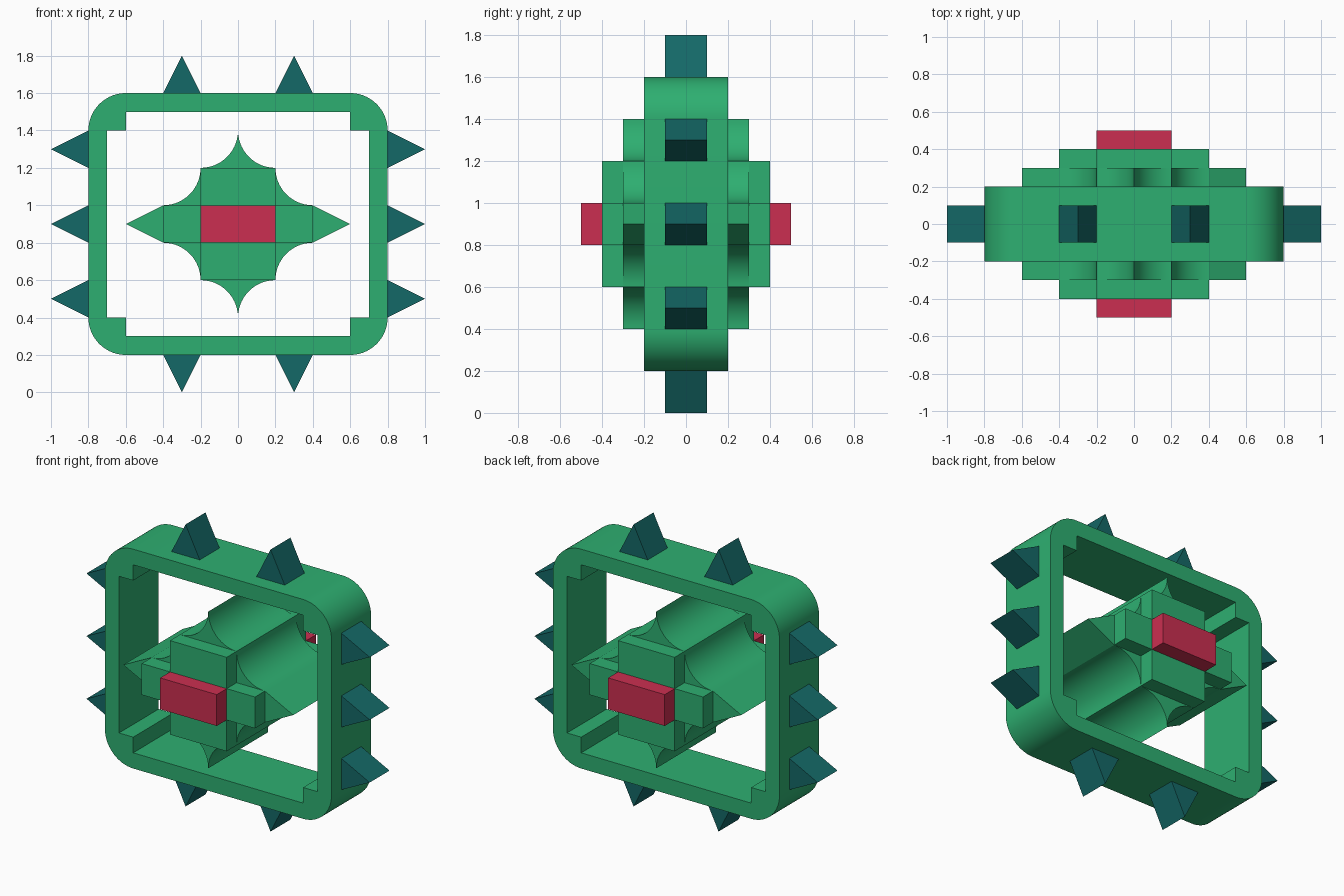
import bpy, bmesh
from math import cos, sin, radians

if "Cube" in bpy.data.objects:
    bpy.data.objects.remove(bpy.data.objects["Cube"])

CZ = 0.9  # height of the model's centre


def material(name, rgb):
    m = bpy.data.materials.new(name)
    m.diffuse_color = (*rgb, 1)
    m.use_nodes = True
    m.node_tree.nodes["Principled BSDF"].inputs["Base Color"].default_value = m.diffuse_color
    return m


GREEN = material("green", (0.027, 0.43, 0.165))
TEAL = material("teal", (0.007, 0.14, 0.135))
RED = material("red", (0.60, 0.028, 0.082))


def arc(cx, cz, r, a0, a1, n=14):
    return [(cx + r * cos(radians(a0 + (a1 - a0) * i / n)),
             cz + r * sin(radians(a0 + (a1 - a0) * i / n))) for i in range(n + 1)]


def four_way(q):
    """Mirror a top-to-right quadrant outline into a full closed loop."""
    pts = q + [(x, -z) for x, z in reversed(q)]
    pts += [(-x, -z) for x, z in q] + [(-x, z) for x, z in reversed(q)]
    out = []
    for x, z in pts:
        p = (round(x, 5) + 0.0, round(z, 5) + 0.0)
        if not out or p != out[-1]:
            out.append(p)
    if out[0] == out[-1]:
        out.pop()
    return out


def prism(name, loops, half_depth, mat):
    """Fill outlines in the xz plane (extra loops are holes), extrude along y."""
    bm = bmesh.new()
    edges = []
    for loop in loops:
        vs = [bm.verts.new((x, -half_depth, z + CZ)) for x, z in loop]
        edges += [bm.edges.new((vs[i - 1], vs[i])) for i in range(len(vs))]
    bmesh.ops.triangle_fill(bm, use_beauty=True, use_dissolve=False,
                            edges=edges, normal=(0, -1, 0))
    ext = bmesh.ops.extrude_face_region(bm, geom=bm.faces[:], use_keep_orig=True)
    verts = [g for g in ext["geom"] if isinstance(g, bmesh.types.BMVert)]
    bmesh.ops.translate(bm, verts=verts, vec=(0, 2 * half_depth, 0))
    bmesh.ops.recalc_face_normals(bm, faces=bm.faces[:])
    me = bpy.data.meshes.new(name)
    bm.to_mesh(me)
    bm.free()
    me.materials.append(mat)
    ob = bpy.data.objects.new(name, me)
    bpy.context.collection.objects.link(ob)
    bpy.ops.object.select_all(action='DESELECT')
    ob.select_set(True)
    bpy.context.view_layer.objects.active = ob
    bpy.ops.object.shade_smooth_by_angle(angle=radians(20))
    return ob


# Rounded outer frame with stepped inner corners
prism("outer_frame",
      [four_way(arc(0.6, 0.5, 0.2, 90, 0)),
       four_way([(0.6, 0.6), (0.6, 0.5), (0.7, 0.5)])], 0.2, GREEN)

# Central star core with concave sides
star = arc(0.2, 0.5, 0.2, 180, 270) + arc(0.4, 0.3, 0.2, 180, 270) + [(0.6, 0)]
prism("star_core", [four_way(star)], 0.3, GREEN)

# Cross block and red bar passing through the core
prism("cross_block", [four_way([(0.2, 0.3), (0.2, 0.1), (0.4, 0.1)])], 0.4, GREEN)
prism("red_bar", [four_way([(0.2, 0.1)])], 0.5, RED)

# Wedge spikes around the frame
for s in (-1, 1):
    for x in (-0.3, 0.3):
        prism("vertical_spike", [[(x - 0.1, s * 0.7), (x + 0.1, s * 0.7), (x, s * 0.9)]],
              0.1, TEAL)
    for z in (-0.4, 0, 0.4):
        prism("side_spike", [[(s * 0.8, z - 0.1), (s * 0.8, z + 0.1), (s * 1.0, z)]],
              0.1, TEAL)
